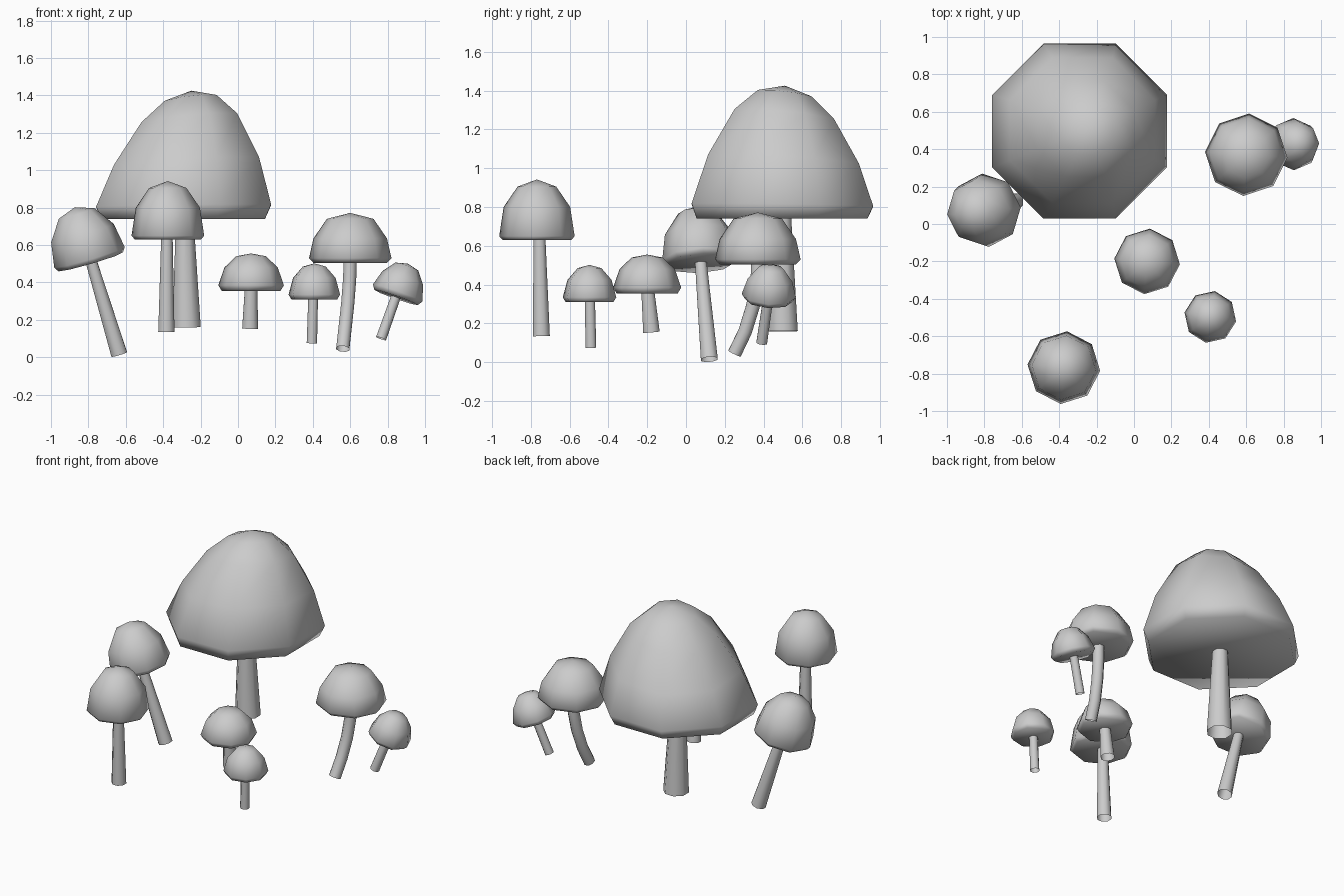
import bpy, bmesh
from math import radians, cos, sin
from mathutils import Vector, Matrix

cube = bpy.data.objects.get("Cube")
if cube:
    bpy.data.objects.remove(cube)

SIDES = 8

gray = bpy.data.materials.new("plain_gray")
gray.use_nodes = True
GRAY = (0.6, 0.6, 0.6, 1)
gray.diffuse_color = GRAY
gray.node_tree.nodes["Principled BSDF"].inputs["Base Color"].default_value = GRAY


def finish(bm, name, angle):
    bmesh.ops.recalc_face_normals(bm, faces=bm.faces)
    mesh = bpy.data.meshes.new(name)
    bm.to_mesh(mesh)
    bm.free()
    mesh.materials.append(gray)
    obj = bpy.data.objects.new(name, mesh)
    bpy.context.collection.objects.link(obj)
    bpy.ops.object.select_all(action='DESELECT')
    obj.select_set(True)
    bpy.context.view_layer.objects.active = obj
    bpy.ops.object.shade_smooth_by_angle(angle=radians(angle))
    return obj


def ring(bm, radius, turn):
    step = radians(360 / SIDES)
    return [bm.verts.new((radius * cos(turn + i * step), radius * sin(turn + i * step), 0))
            for i in range(SIDES)]


def bridge(bm, a, b):
    for i in range(SIDES):
        j = (i + 1) % SIDES
        bm.faces.new((a[i], a[j], b[j], b[i]))


def along(axis):
    return Vector((0, 0, 1)).rotation_difference(Vector(axis)).to_matrix().to_4x4()


def cap(name, base, axis, turn, profile, peak, lean=(0, 0), slant=(0, 0)):
    """Faceted dome: rings of (height, radius), closed by a peak and a flat underside."""
    bm = bmesh.new()
    rings = []
    for height, radius in profile:
        verts = ring(bm, radius, radians(turn))
        t = height / peak
        for v in verts:
            x, y = v.co.x, v.co.y
            v.co = (x + lean[0] * t, y + lean[1] * t,
                    height + t * (slant[0] * x + slant[1] * y))
        if rings:
            bridge(bm, rings[-1], verts)
        rings.append(verts)
    tip = bm.verts.new((lean[0], lean[1], peak))
    for i in range(SIDES):
        bm.faces.new((rings[-1][i], rings[-1][(i + 1) % SIDES], tip))
    bm.faces.new(rings[0][::-1])
    bm.transform(Matrix.Translation(base) @ along(axis))
    finish(bm, name, 75)


def stem(name, path, r_low, r_top):
    """Open tapered tube through the path points."""
    bm = bmesh.new()
    pts = [Vector(p) for p in path]
    last = None
    for i, p in enumerate(pts):
        t = i / (len(pts) - 1)
        verts = ring(bm, r_low + (r_top - r_low) * t, radians(22.5))
        way = pts[min(i + 1, len(pts) - 1)] - pts[max(i - 1, 0)]
        bmesh.ops.transform(bm, matrix=Matrix.Translation(p) @ along(way), verts=verts)
        if last:
            bridge(bm, last, verts)
        last = verts
    finish(bm, name, 60)


UP = (0, 0, 1)

# Giant mushroom at the back
cap("giant_cap", (-0.295, 0.495, 0.74), UP, 22.5,
    [(0, 0.476), (0.07, 0.506), (0.3, 0.42), (0.53, 0.277), (0.64, 0.15)], 0.685,
    lean=(0.045, 0.015), slant=(0.12, -0.13))
stem("giant_stem", [(-0.275, 0.5, 0.16), (-0.285, 0.495, 0.76)], 0.082, 0.05)

# Tall mushroom at the front
cap("tall_cap", (-0.375, -0.768, 0.63), UP, -5,
    [(0, 0.178), (0.02, 0.195), (0.17, 0.172), (0.275, 0.1)], 0.312)
stem("tall_stem", [(-0.383, -0.745, 0.135), (-0.38, -0.755, 0.65)], 0.047, 0.033)

# Leaning mushroom on the right side
cap("leaning_cap", (-0.787, 0.075, 0.51), (-0.28, -0.06, 0.96), 5,
    [(0, 0.18), (0.025, 0.197), (0.16, 0.175), (0.27, 0.1)], 0.305)
stem("leaning_stem", [(-0.635, 0.12, 0.015), (-0.79, 0.075, 0.53)], 0.047, 0.032)

# Short mushroom in the middle
cap("short_cap", (0.07, -0.2, 0.355), UP, -5,
    [(0, 0.158), (0.03, 0.176), (0.125, 0.143), (0.185, 0.08)], 0.2)
stem("short_stem", [(0.065, -0.178, 0.155), (0.07, -0.197, 0.37)], 0.046, 0.036)

# Small mushroom at the front left
cap("small_cap", (0.408, -0.497, 0.31), UP, -10,
    [(0, 0.125), (0.025, 0.14), (0.115, 0.115), (0.175, 0.062)], 0.192)
stem("small_stem", [(0.395, -0.49, 0.075), (0.402, -0.495, 0.33)], 0.03, 0.028)

# Wide mushroom on a bent stem
cap("wide_cap", (0.6, 0.37, 0.505), UP, -4,
    [(0, 0.198), (0.025, 0.221), (0.13, 0.197), (0.235, 0.125)], 0.267)
stem("wide_stem", [(0.56, 0.25, 0.045), (0.573, 0.305, 0.16), (0.587, 0.345, 0.29),
                   (0.597, 0.367, 0.42), (0.6, 0.372, 0.53)], 0.038, 0.038)

# Tilted mushroom at the far left
cap("tilted_cap", (0.845, 0.425, 0.32), (0.33, 0.07, 0.94), 0,
    [(0, 0.123), (0.025, 0.14), (0.11, 0.115), (0.175, 0.065)], 0.192)
stem("tilted_stem", [(0.765, 0.39, 0.1), (0.85, 0.425, 0.34)], 0.03, 0.028)
